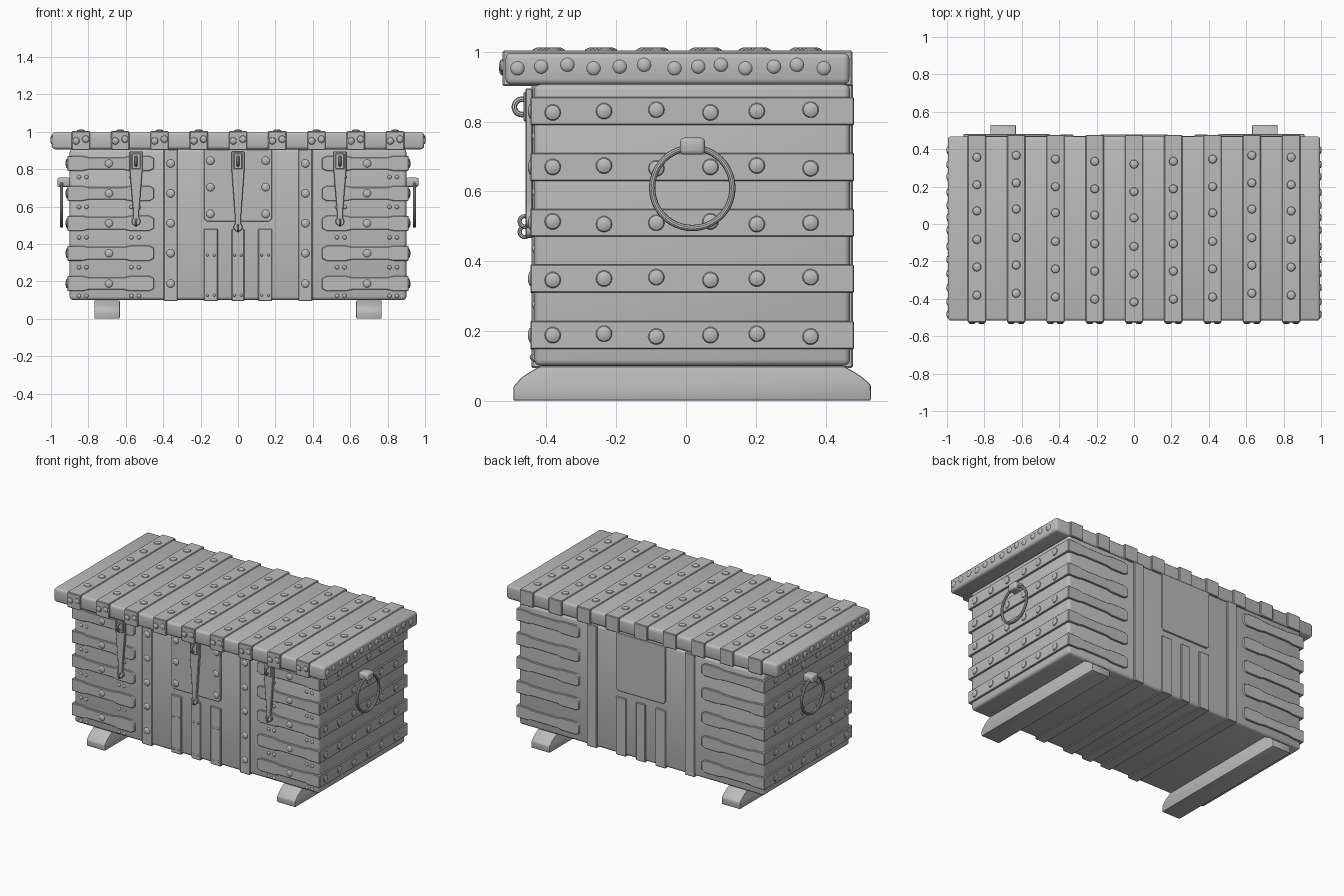
import bpy, bmesh, math
from mathutils import Matrix, Vector

if "Cube" in bpy.data.objects:
    bpy.data.objects.remove(bpy.data.objects["Cube"])

iron = bpy.data.materials.new("plain grey")
iron.diffuse_color = (0.5, 0.5, 0.5, 1)
iron.use_nodes = True
iron.node_tree.nodes["Principled BSDF"].inputs["Base Color"].default_value = iron.diffuse_color


def prism(bm, pts, axis, a, b, bevel=0.0, seg=2):
    """Extrude a 2D outline along x (points are y,z) or y (points are x,z)."""
    def co(p, d):
        return (d, p[0], p[1]) if axis == 'x' else (p[0], d, p[1])
    lo = [bm.verts.new(co(p, a)) for p in pts]
    hi = [bm.verts.new(co(p, b)) for p in pts]
    n = len(pts)
    faces = [bm.faces.new(lo[::-1]), bm.faces.new(hi)]
    faces += [bm.faces.new((lo[i], lo[(i + 1) % n], hi[(i + 1) % n], hi[i])) for i in range(n)]
    bmesh.ops.recalc_face_normals(bm, faces=faces)
    if bevel:
        edges = list({e for f in faces for e in f.edges})
        bmesh.ops.bevel(bm, geom=edges, offset=bevel, offset_type='OFFSET',
                        segments=seg, profile=0.5, affect='EDGES')


def box(bm, x0, x1, y0, y1, z0, z1, bevel=0.0, seg=2):
    prism(bm, [(y0, z0), (y1, z0), (y1, z1), (y0, z1)], 'x', x0, x1, bevel, seg)


def dome(bm, loc, axis, r=0.024, h=0.011):
    """Flattened rivet head facing along the given axis."""
    s = [r, r, r]
    s['xyz'.index(axis)] = h
    pole = {'x': Matrix.Rotation(math.pi / 2, 4, 'Y'),
            'y': Matrix.Rotation(math.pi / 2, 4, 'X'), 'z': Matrix()}[axis]
    bmesh.ops.create_uvsphere(bm, u_segments=14, v_segments=6, radius=1,
                              matrix=Matrix.Translation(loc) @ Matrix.Diagonal((*s, 1)) @ pole)


def ring(bm, c, R, r, n=32, m=10):
    """Ring standing in the yz plane."""
    c = Vector(c)
    rows = []
    for i in range(n):
        t = 2 * math.pi * i / n
        d = Vector((0, math.cos(t), math.sin(t)))
        rows.append([bm.verts.new(c + d * (R + r * math.cos(2 * math.pi * j / m))
                     + Vector((r * math.sin(2 * math.pi * j / m), 0, 0))) for j in range(m)])
    for i in range(n):
        for j in range(m):
            k, l = (i + 1) % n, (j + 1) % m
            bm.faces.new((rows[i][j], rows[k][j], rows[k][l], rows[i][l]))


def finish(name, bm):
    bmesh.ops.recalc_face_normals(bm, faces=bm.faces[:])
    me = bpy.data.meshes.new(name)
    bm.to_mesh(me)
    bm.free()
    me.materials.append(iron)
    me.shade_smooth()
    me.set_sharp_from_angle(angle=math.radians(35))
    bpy.context.collection.objects.link(bpy.data.objects.new(name, me))


rows = [0.83, 0.67, 0.51, 0.35, 0.188]      # heights of the side straps
gaps = [0.757, 0.597, 0.435, 0.275, 0.122]  # nail rows between them

# Chest body
bm = bmesh.new()
box(bm, -0.9, 0.9, -0.435, 0.47, 0.1, 0.908, 0.018, 3)
finish("chest_body", bm)

# Lid board
bm = bmesh.new()
box(bm, -0.995, 0.995, -0.517, 0.468, 0.906, 0.997, 0.016, 3)
finish("lid", bm)

# Lid straps wrapping front, top and back, with rivets
straps, rivets = bmesh.new(), bmesh.new()
shift = [0.0, 0.01, -0.01, -0.022, -0.037, -0.022, -0.01, 0.01, 0.0]
for i in range(9):
    x = (i - 4) * 0.21
    box(straps, x - 0.049, x + 0.049, -0.526, 0.477, 0.902, 1.003, 0.004, 1)
    for y in (0.357, 0.21, 0.07, -0.083, -0.23, -0.38):
        dome(rivets, (x, y + shift[i], 1.002), 'z')
    dome(rivets, (x - 0.026, -0.525, 0.951), 'y', 0.02)
    dome(rivets, (x + 0.026, -0.525, 0.96), 'y', 0.02)
# Rivets along the lid ends
for s in (-1, 1):
    for k, y in enumerate((-.483, -.415, -.34, -.265, -.19, -.12, -.033, .035, .1, .17, .252, .318, .395)):
        dome(rivets, (s * 0.995, y, 0.955 + 0.005 * (k % 3 - 0.5)), 'x', 0.02, 0.008)
finish("lid_straps", straps)
finish("lid_rivets", rivets)

# Corner straps wrapping the chest ends, with shaped tips on front and back
straps, rivets, nails = bmesh.new(), bmesh.new(), bmesh.new()
half = [(0.912, 0.040), (0.83, 0.040), (0.80, 0.033), (0.61, 0.033),
        (0.575, 0.041), (0.475, 0.041), (0.45, 0.028)]
for s in (-1, 1):
    for k, z in enumerate(rows):
        pts = [(s * x, z + h) for x, h in half] + [(s * x, z - h) for x, h in half[::-1]]
        prism(straps, pts, 'y', -0.446, 0.481, 0.003, 1)
        for j, y in enumerate((-0.382, -0.235, -0.085, 0.07, 0.203, 0.357)):
            dome(rivets, (s * 0.911, y, z + 0.004 * ((j + k) % 3 - 1)), 'x')
        dome(rivets, (s * 0.69, -0.445, z), 'y', 0.022, 0.008)
        dome(rivets, (s * 0.36, -0.443, z), 'y', 0.022, 0.008)
        # Small paired nails in the gaps
        for x in (0.85, 0.81, 0.57, 0.53):
            dome(nails, (s * x, -0.435, gaps[k]), 'y', 0.011, 0.007)
finish("corner_straps", straps)

# Upright bands running round front, base and back
bm = bmesh.new()
for x, w, top in ((-0.36, 0.037, 0.906), (0.36, 0.037, 0.906),
                  (-0.145, 0.038, 0.48), (0.145, 0.038, 0.48), (0, 0.034, 0.48)):
    box(bm, x - w, x + w, -0.443, 0.478, 0.094, top, 0.004, 1)
    if abs(x) < 0.3:
        for z in (0.125, 0.34):
            for d in (-0.018, 0.018):
                dome(nails, (x + d, -0.443, z), 'y', 0.007, 0.005)
finish("upright_bands", bm)

# Lock plate, seen on front and back, with its rivets
bm = bmesh.new()
prism(bm, [(-0.182, 0.906), (-0.182, 0.535), (-0.165, 0.52), (0.165, 0.52),
           (0.182, 0.535), (0.182, 0.906)], 'y', -0.443, 0.478, 0.003, 1)
for s in (-1, 1):
    for z in (0.845, 0.703, 0.56):
        dome(rivets, (s * 0.148, -0.443, z), 'y', 0.022, 0.008)
finish("lock_plate", bm)
finish("chest_rivets", rivets)
finish("small_nails", nails)

# Three hasps with staples and hanging loops
bm = bmesh.new()
for x, z in ((-0.545, 0.52), (0, 0.49), (0.545, 0.52)):
    tip = [(x + 0.024 * math.cos(a), z + 0.024 * math.sin(a))
           for a in [math.radians(130 + 280 * i / 10) for i in range(11)]]
    prism(bm, [(x - 0.034, 0.895), (x - 0.034, 0.79), (x - 0.016, z + 0.05)] + tip
          + [(x + 0.016, z + 0.05), (x + 0.034, 0.79), (x + 0.034, 0.895)],
          'y', -0.46, -0.44, 0.003, 1)
    box(bm, x - 0.024, x + 0.024, -0.466, -0.455, 0.80, 0.885, 0.004, 1)
    ring(bm, (x, -0.47, 0.842), 0.022, 0.008, 20, 8)
    ring(bm, (x, -0.462, z - 0.006), 0.015, 0.006, 16, 8)
finish("hasps", bm)

# Ring handles and their brackets
for s, side in ((-1, "left"), (1, "right")):
    bm = bmesh.new()
    ring(bm, (s * 0.943, 0.018, 0.61), 0.115, 0.009, 48, 10)
    finish(side + "_ring_handle", bm)
    bm = bmesh.new()
    x0, x1 = sorted((s * 0.895, s * 0.966))
    box(bm, x0, x1, -0.017, 0.054, 0.705, 0.754, 0.012, 3)
    finish(side + "_handle_bracket", bm)

# Runner feet with sloped ends
for s, side in ((-1, "left"), (1, "right")):
    bm = bmesh.new()
    x0, x1 = sorted((s * 0.632, s * 0.768))
    prism(bm, [(-0.495, 0), (0.53, 0), (0.53, 0.045), (0.505, 0.068), (0.478, 0.085),
               (0.455, 0.098), (-0.42, 0.098), (-0.443, 0.085), (-0.47, 0.068),
               (-0.495, 0.04)], 'x', x0, x1, 0.006, 2)
    finish(side + "_foot", bm)
